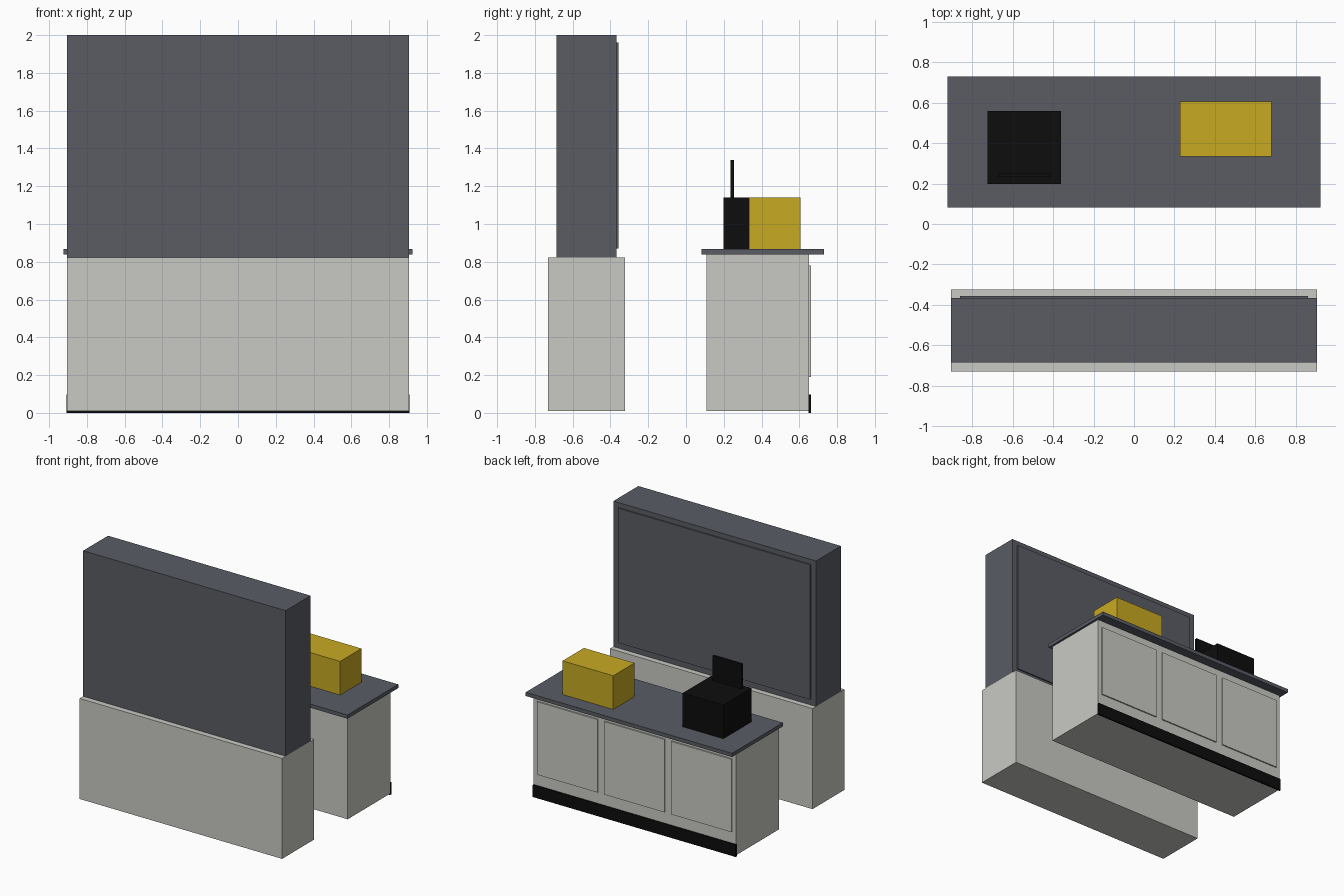
import bpy
import bmesh
from mathutils import Vector

default = bpy.data.objects.get("Cube")
if default:
    bpy.data.objects.remove(default, do_unlink=True)


def make_material(name, rgb):
    mat = bpy.data.materials.new(name)
    mat.use_nodes = True
    color = (*rgb, 1.0)
    mat.diffuse_color = color
    mat.node_tree.nodes["Principled BSDF"].inputs["Base Color"].default_value = color
    return mat


slate = make_material("slate grey", (0.10, 0.107, 0.127))
pale = make_material("pale grey", (0.584, 0.591, 0.552))
yellow = make_material("mustard yellow", (0.578, 0.402, 0.016))
black = make_material("black", (0.004, 0.004, 0.004))


def box(name, mat, x, y, z):
    """Axis-aligned box from (low, high) ranges."""
    low, high = (Vector(p) for p in zip(x, y, z))
    bm = bmesh.new()
    bmesh.ops.create_cube(bm, size=1)
    bmesh.ops.scale(bm, vec=high - low, verts=bm.verts)
    mesh = bpy.data.meshes.new(name)
    bm.to_mesh(mesh)
    bm.free()
    mesh.materials.append(mat)
    obj = bpy.data.objects.new(name, mesh)
    obj.location = (low + high) / 2
    bpy.context.scene.collection.objects.link(obj)
    return obj


def across(half, centre=0.0):
    return (centre - half, centre + half)


half_width = 0.906
floor_gap = 0.01

# Tall display unit: low cabinet, upper cabinet and raised panel
box("display_base", pale, across(half_width), (-0.73, -0.323), (floor_gap, 0.823))
box("display_cabinet", slate, across(half_width), (-0.685, -0.367), (0.823, 2.0))
box("display_panel", slate, across(0.86), (-0.367, -0.357), (0.87, 1.96))

# Counter with overhanging worktop and kick board
box("counter_body", pale, across(half_width), (0.108, 0.652), (floor_gap, 0.838))
box("counter_top", slate, across(0.923), (0.081, 0.73), (0.838, 0.868))
box("kick_board", black, across(half_width + 0.002), (0.648, 0.663), (0.0, 0.098))

# Three raised door panels
for side, centre in (("left", 0.6), ("middle", 0.0), ("right", -0.6)):
    box(f"{side}_door_panel", pale, across(0.27, centre), (0.652, 0.662), (0.19, 0.78))

# Items on the worktop
box("yellow_case", yellow, (0.227, 0.68), (0.334, 0.606), (0.868, 1.14))
box("till_body", black, across(0.182, -0.544), (0.198, 0.56), (0.868, 1.14))
box("till_screen", black, across(0.13, -0.544), (0.235, 0.253), (1.14, 1.34))
